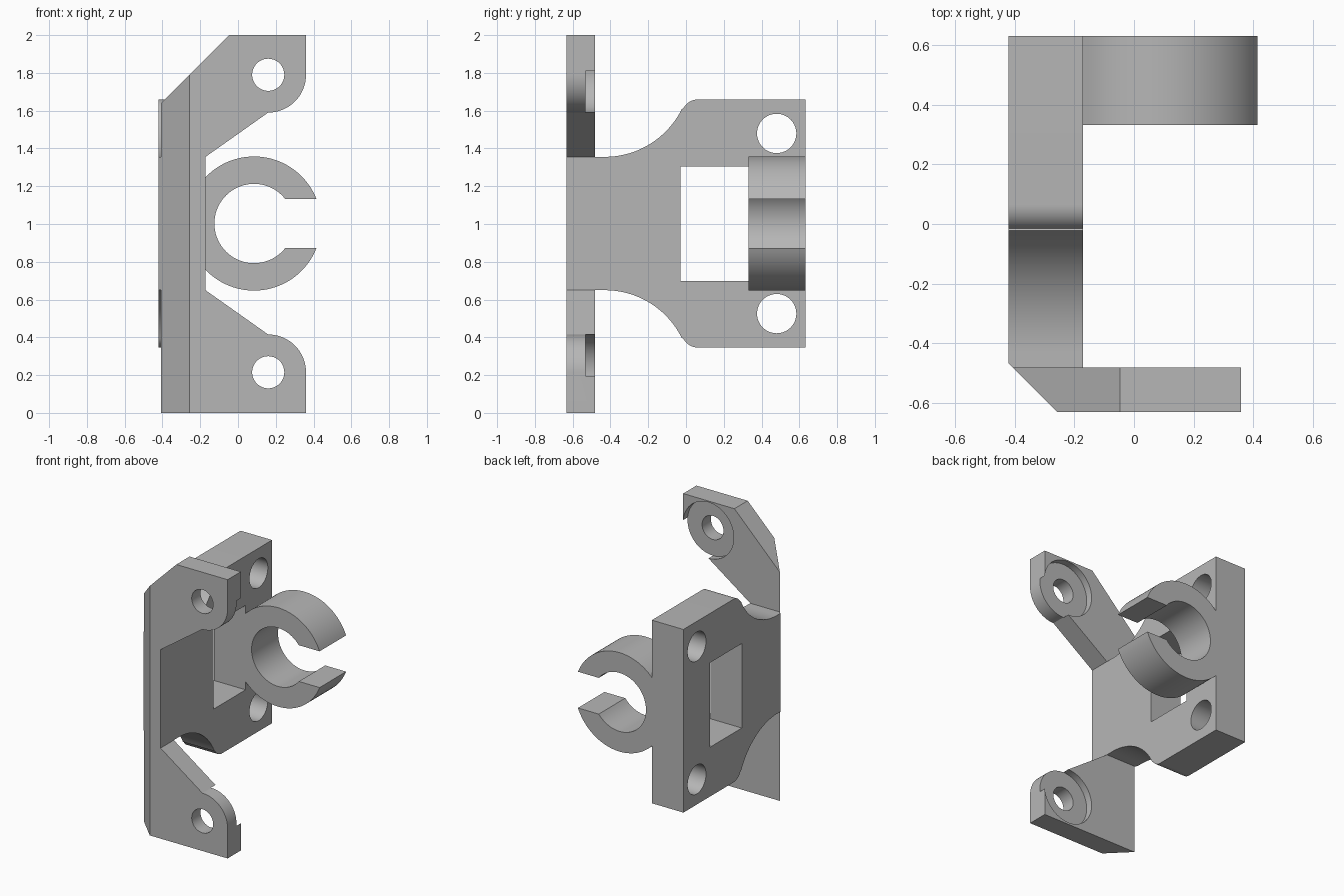
import bpy, bmesh
from math import sin, cos, radians, asin, acos, degrees, pi

old = bpy.data.objects.get("Cube")
if old:
    bpy.data.objects.remove(old, do_unlink=True)

grey = bpy.data.materials.new("plain_grey")
grey.use_nodes = True
grey.diffuse_color = (0.47, 0.47, 0.47, 1)
grey.node_tree.nodes["Principled BSDF"].inputs["Base Color"].default_value = (0.47, 0.47, 0.47, 1)

MID = 1.0025            # mirror height of the bracket
INNER = -0.172          # inner face of the side wall
FRONT, PLATE_BACK, BACK = -0.632, -0.482, 0.632
EAR_X, EAR_Z, EAR_R = 0.16, 0.7875, 0.2


def arc(cx, cy, r, a, b, n=32):
    """Points along an arc from angle a to b in degrees."""
    return [(cx + r * cos(radians(a + (b - a) * i / n)),
             cy + r * sin(radians(a + (b - a) * i / n))) for i in range(n + 1)]


def prism(name, outline, axis, lo, hi):
    """Extrude a 2D outline along x, y or z; the outline uses the other two axes."""
    place = {"x": lambda p: (lo, p[0], p[1]),
             "y": lambda p: (p[0], lo, p[1]),
             "z": lambda p: (p[0], p[1], lo)}[axis]
    shift = {"x": (hi - lo, 0, 0), "y": (0, hi - lo, 0), "z": (0, 0, hi - lo)}[axis]
    bm = bmesh.new()
    face = bm.faces.new([bm.verts.new(place(p)) for p in outline])
    new = bmesh.ops.extrude_face_region(bm, geom=[face])["geom"]
    bmesh.ops.translate(bm, vec=shift, verts=[g for g in new if isinstance(g, bmesh.types.BMVert)])
    bmesh.ops.recalc_face_normals(bm, faces=bm.faces)
    mesh = bpy.data.meshes.new(name)
    bm.to_mesh(mesh)
    bm.free()
    mesh.materials.append(grey)
    obj = bpy.data.objects.new(name, mesh)
    bpy.context.collection.objects.link(obj)
    return obj


def select(obj):
    bpy.ops.object.select_all(action="DESELECT")
    obj.select_set(True)
    bpy.context.view_layer.objects.active = obj


def cut(obj, outline, axis, lo, hi):
    """Subtract a prism from an object."""
    cutter = prism("cutter", outline, axis, lo, hi)
    cutter.hide_render = True
    mod = obj.modifiers.new("cut", "BOOLEAN")
    mod.operation, mod.solver, mod.object = "DIFFERENCE", "EXACT", cutter
    select(obj)
    bpy.ops.object.modifier_apply(modifier=mod.name)
    bpy.data.objects.remove(cutter, do_unlink=True)


def circle(cx, cy, r):
    return arc(cx, cy, r, 0, 360 - 360 / 64, 63)


def flip(points):
    """Mirror an outline half across the middle height, in reverse order."""
    return [(p, 2 * MID - z) for p, z in reversed(points)]


def rect(a, b, c, d):
    return [(a, c), (b, c), (b, d), (a, d)]


# Mounting plate with two rounded ears
upper = [(INNER, MID + 0.353)] + arc(EAR_X, MID + EAR_Z, EAR_R, -90, 0)
lower = flip(upper)
top = [(0.36, 2), (-0.047, 2), (-0.408, 1.64)]
plate = prism("mounting_plate", [(-0.408, 0), (0.36, 0)] + lower + upper + top,
              "y", FRONT, PLATE_BACK)

# Screw holes and rear recesses in the ears
for side in (-1, 1):
    z = MID + side * EAR_Z
    cut(plate, circle(EAR_X, z, 0.085), "y", -1, 0)
    cut(plate, circle(EAR_X, z, EAR_R + 0.001), "y", -0.532, -0.4)

# Side wall with flared shoulders
shoulder = ([(BACK, MID + 0.657)] + arc(0.065, MID + 0.567, 0.09, 90, 154, 12)
            + arc(-0.43, MID + 0.808, 0.455, -26, -90)
            + [(PLATE_BACK, MID + 0.353)])
wall = prism("side_wall", shoulder + flip(shoulder), "x", -0.422, INNER)

# Window and bolt holes through the wall
cut(wall, rect(-0.03, 0.332, MID - 0.303, MID + 0.303), "x", -1, 1)
for side in (-1, 1):
    cut(wall, circle(0.48, MID + side * 0.477, 0.104), "x", -1, 1)

# Bevelled front corner running down the plate and wall
for part in (plate, wall):
    cut(part, [(-0.158, -0.732), (-0.508, -0.382), (-0.708, -0.732)], "z", -1, 3)

# Open round clip on the inner side of the wall
R_OUT, R_IN, GAP, CX = 0.355, 0.21, 0.13, 0.085
a_out, a_in = degrees(asin(GAP / R_OUT)), degrees(asin(GAP / R_IN))
a_wall = degrees(acos((INNER - CX) / R_OUT))
clip = prism("round_clip",
             arc(CX, MID, R_OUT, a_out, a_wall)
             + arc(CX, MID, R_OUT, 360 - a_wall, 360 - a_out)
             + arc(CX, MID, R_IN, 360 - a_in, a_in, 56),
             "y", 0.332, BACK)

for part in (plate, wall, clip):
    select(part)
    bpy.ops.object.shade_smooth_by_angle(angle=radians(25))
